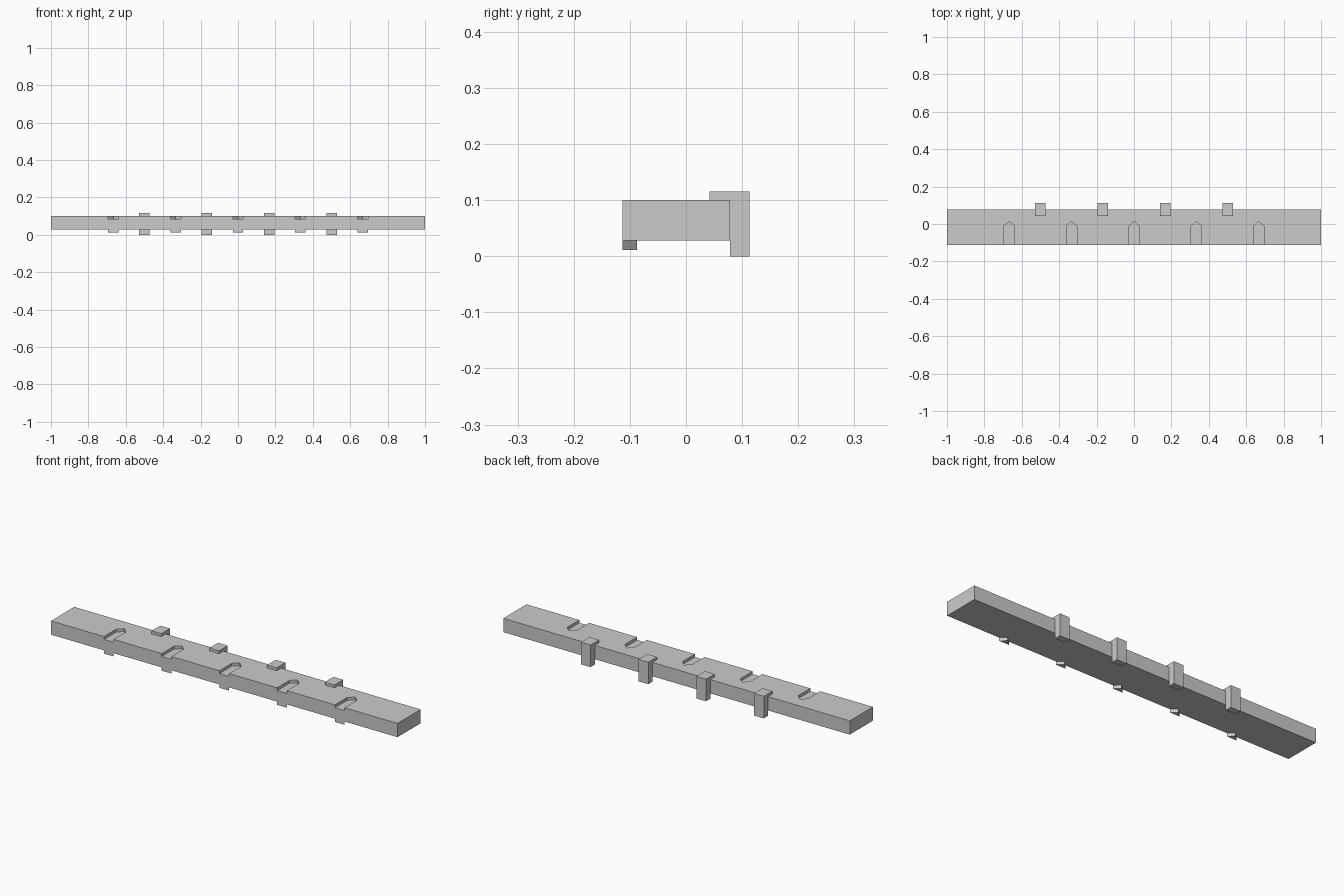
import bpy, bmesh
from mathutils import Vector

if "Cube" in bpy.data.objects:
    bpy.data.objects.remove(bpy.data.objects["Cube"])

HALF_W = 0.028


def prism(name, points, direction):
    """Extrude a flat 3D outline along a direction."""
    bm = bmesh.new()
    face = bm.faces.new([bm.verts.new(p) for p in points])
    ext = bmesh.ops.extrude_face_region(bm, geom=[face])
    verts = [v for v in ext["geom"] if isinstance(v, bmesh.types.BMVert)]
    bmesh.ops.translate(bm, verts=verts, vec=Vector(direction))
    bmesh.ops.recalc_face_normals(bm, faces=bm.faces[:])
    mesh = bpy.data.meshes.new(name)
    bm.to_mesh(mesh)
    bm.free()
    obj = bpy.data.objects.new(name, mesh)
    bpy.context.collection.objects.link(obj)
    return obj


# Main bar
FRONT, BACK, BOTTOM, TOP = -0.113, 0.078, 0.028, 0.1
bar = prism("bar", [(-1, FRONT, BOTTOM), (1, FRONT, BOTTOM),
                    (1, BACK, BOTTOM), (-1, BACK, BOTTOM)], (0, 0, TOP - BOTTOM))

# Pointed notches in the top and pointed teeth below the front edge
for i in range(-2, 3):
    x = i / 3
    outline = [(x - HALF_W, FRONT - 0.05, 0.085), (x + HALF_W, FRONT - 0.05, 0.085),
               (x + HALF_W, -0.012, 0.085), (x, 0.014, 0.085), (x - HALF_W, -0.012, 0.085)]
    cutter = prism("notch_cutter", outline, (0, 0, 0.05))
    cutter.hide_render = True
    cutter.hide_viewport = True
    mod = bar.modifiers.new("notch", "BOOLEAN")
    mod.operation = "DIFFERENCE"
    mod.solver = "EXACT"
    mod.object = cutter

    tooth = [(x - HALF_W, FRONT, 0.011), (x + HALF_W, FRONT, 0.011), (x, -0.087, 0.011)]
    prism("front_tooth", tooth, (0, 0, BOTTOM - 0.011))

# L-shaped clips hooked over the back edge
profile = [(BACK, 0), (0.113, 0), (0.113, 0.115), (0.042, 0.115), (0.042, TOP), (BACK, TOP)]
for i in range(4):
    x = -0.5 + i / 3
    prism("back_clip", [(x - HALF_W, y, z) for y, z in profile], (2 * HALF_W, 0, 0))
